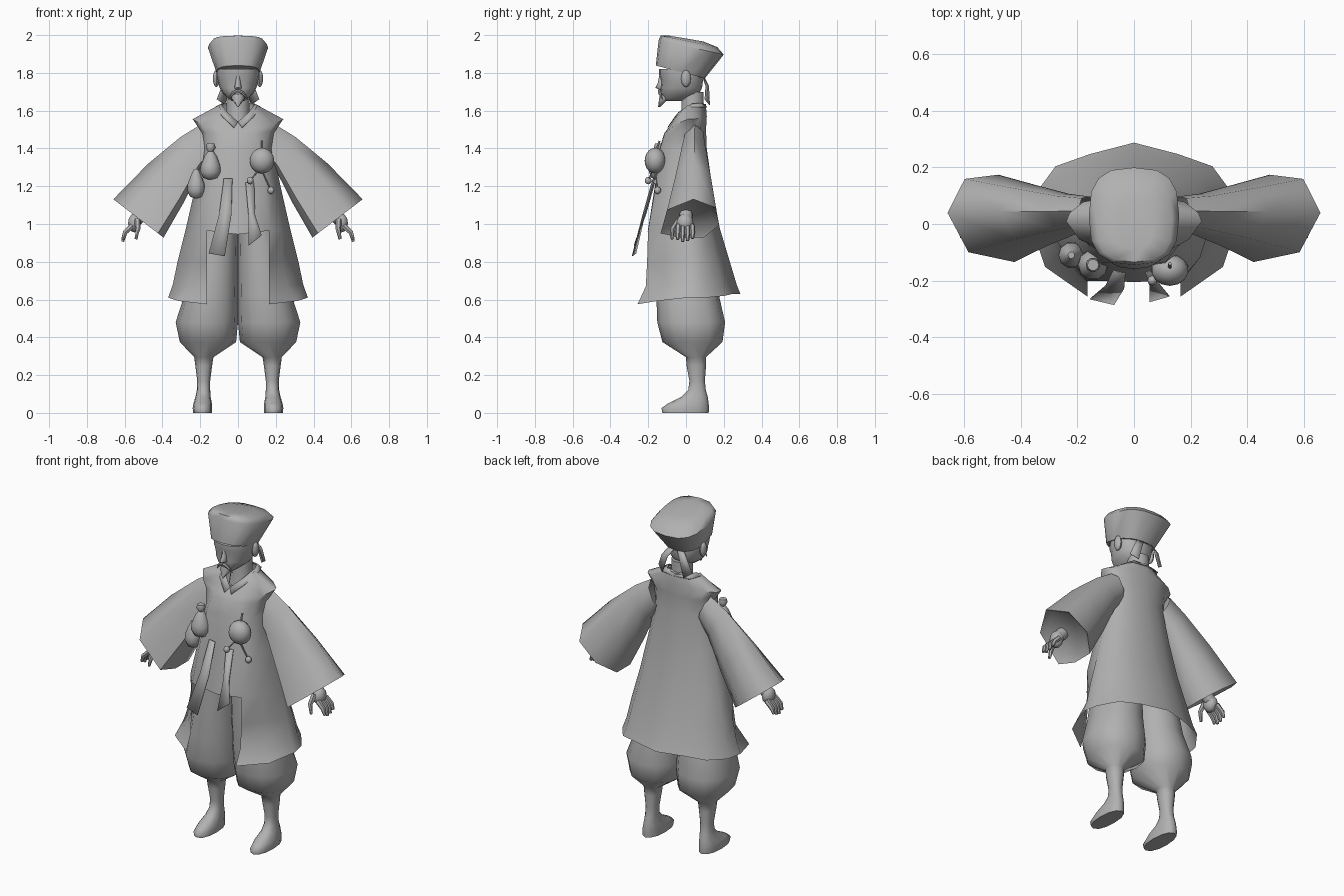
import bpy, bmesh, math
from mathutils import Vector

grey = bpy.data.materials.new("plain_grey")
grey.diffuse_color = (0.44, 0.44, 0.44, 1)


def finish(name, bm, angle=50, thick=0):
    bmesh.ops.remove_doubles(bm, verts=bm.verts, dist=0.0003)
    bmesh.ops.recalc_face_normals(bm, faces=bm.faces)
    me = bpy.data.meshes.new(name)
    bm.to_mesh(me)
    bm.free()
    me.materials.append(grey)
    me.shade_smooth()
    me.set_sharp_from_angle(angle=math.radians(angle))
    ob = bpy.data.objects.new(name, me)
    bpy.context.collection.objects.link(ob)
    if thick:
        mod = ob.modifiers.new("thickness", 'SOLIDIFY')
        mod.thickness = thick
        mod.offset = 0
    return ob


def loft(name, rings, caps=(True, True), closed=True, angle=50, thick=0, skip=None):
    """Skin a list of rings; skip(band, column) leaves a gap."""
    bm = bmesh.new()
    rows = [[bm.verts.new(p) for p in r] for r in rings]
    n = len(rings[0])
    for i in range(len(rows) - 1):
        for j in range(n if closed else n - 1):
            if skip and skip(i, j):
                continue
            k = (j + 1) % n
            bm.faces.new((rows[i][j], rows[i][k], rows[i + 1][k], rows[i + 1][j]))
    if closed and caps[0]:
        bm.faces.new(rows[0])
    if closed and caps[1]:
        bm.faces.new(rows[-1])
    return finish(name, bm, angle, thick)


def oval(x0, x1, yf, yb, z, slope=0, n=14, power=2.0):
    """Horizontal rounded ring; slope tilts it along y."""
    pts = []
    cx, cy, rx, ry = (x0 + x1) / 2, (yf + yb) / 2, (x1 - x0) / 2, (yb - yf) / 2
    for i in range(n):
        a = 2 * math.pi * i / n
        c, s = math.cos(a), math.sin(a)
        x = math.copysign(abs(c) ** (2 / power), c) * rx
        y = math.copysign(abs(s) ** (2 / power), s) * ry
        pts.append((cx + x, cy + y, z + slope * y))
    return pts


def tube(name, pts, radii, n=8):
    rings = []
    pts = [Vector(p) for p in pts]
    for i, p in enumerate(pts):
        d = pts[min(i + 1, len(pts) - 1)] - pts[max(i - 1, 0)]
        q = d.to_track_quat('Z', 'Y')
        rings.append([p + q @ Vector((math.cos(2 * math.pi * k / n), math.sin(2 * math.pi * k / n), 0)) * radii[i]
                      for k in range(n)])
    return loft(name, rings)


def blob(name, loc, scale, u=12, v=8):
    bm = bmesh.new()
    bmesh.ops.create_uvsphere(bm, u_segments=u, v_segments=v, radius=1)
    for vert in bm.verts:
        vert.co = Vector(a * b + c for a, b, c in zip(vert.co, scale, loc))
    return finish(name, bm)


def strip(name, left, right):
    return loft(name, [[a, b] for a, b in zip(left, right)], closed=False, thick=0.004)


# Hat: tilted, flaring, with a shallow dome
loft("hat", [oval(-.115, .115, -.16, .10, 1.805, -.26, 16, 2.6),
             oval(-.16, .16, -.145, .20, 1.935, -.22, 16, 2.8),
             oval(-.135, .135, -.135, .165, 1.967, -.2, 16, 2.8),
             oval(-.07, .07, -.09, .09, 1.982, -.17, 16, 2.5)], angle=60)

# Head, neck and facial features
head = [(1.82, .112, .088, -.142), (1.79, .112, .09, -.142), (1.76, .107, .09, -.132), (1.72, .097, .085, -.135),
        (1.69, .08, .07, -.13), (1.665, .05, .03, -.122), (1.65, .03, -.02, -.11)]
loft("head", [oval(-x, x, f, b, z, n=16, power=2.2) for z, x, b, f in head])
loft("neck", [oval(-r, r, .035 - r, .035 + r, z) for z, r in ((1.53, .07), (1.60, .06), (1.70, .06))])
loft("nose", [oval(-.01, .01, -.142, -.11, 1.785, n=8), oval(-.014, .014, -.15, -.11, 1.745, n=8),
              oval(-.02, .02, -.162, -.11, 1.722, n=8), oval(-.012, .012, -.14, -.11, 1.71, n=8)], angle=80)
loft("beard", [oval(-.03, .03, -.138, -.09, 1.685, n=8), oval(-.035, .035, -.142, -.09, 1.665, n=8),
               oval(-.004, .004, -.148, -.135, 1.62, n=8)])
for s in (-1, 1):
    tube("moustache", [(0, -.14, 1.705), (s * .025, -.14, 1.695), (s * .052, -.125, 1.66)], [.009, .009, .002], 6)
    blob("ear", (s * .115, 0, 1.77), (.018, .026, .046), 8, 6)
    # Ribbon tails behind the hat
    strip("hat_ribbon", [(0, .09, 1.79), (s * .04, .12, 1.73), (s * .07, .125, 1.63)],
          [(s * .04, .085, 1.79), (s * .085, .105, 1.73), (s * .112, .10, 1.66)])

# Coat: height back/side/front, half width, back y, front y, panel edge x, front corner fullness
coat = [(1.635, 1.63, 1.545, .10, .105, -.065, .035, 1),
        (1.57, 1.555, 1.50, .24, .11, -.10, .08, .95),
        (1.50, 1.49, 1.48, .195, .106, -.115, .09, 1),
        (1.40, 1.40, 1.40, .185, .11, -.14, .11, 1),
        (1.20, 1.20, 1.20, .225, .138, -.165, .14, 1),
        (.98, .98, .965, .275, .178, -.205, .165, 1),
        (.80, .80, .80, .32, .232, -.21, .165, .86),
        (.68, .68, .67, .345, .268, -.217, .165, .88),
        (.63, .61, .575, .37, .288, -.262, .165, 1)]
rings = []
for zb, zs, zf, x, yb, yf, fx, d in coat:
    half = [(x * .42, yb * .86, zb), (x * .75, yb * .71, (zb + zs) / 2), (x * .95, yb * .36, zs), (x, .01, zs),
            (x * .85 * d, yf * .58 * d, (zs + zf) / 2), (fx, yf * .98, zf)]
    rings.append([(0, yb, zb)] + half + [(0, yf, zf - (.02 if zf == .965 else 0))]
                 + [(-a, b, c) for a, b, c in reversed(half)])
loft("coat", rings, caps=(False, False), angle=70, skip=lambda i, j: i >= 5 and j in (6, 7))

# Crossed collar band
for s in (-1, 1):
    strip("collar", [(0, .09, 1.64), (s * .07, .08, 1.64), (s * .09, .03, 1.635), (s * .055, -.04, 1.59), (0, -.075, 1.54)],
          [(0, .11, 1.618), (s * .09, .095, 1.618), (s * .118, .03, 1.62), (s * .085, -.056, 1.57), (s * .022, -.097, 1.51)])

# Slanted cuff outline: fraction along the cuff, fraction across
cuff = [(1, .13), (.55, .93), (-.33, 1.03), (-.97, .5), (-.97, -.35), (-.75, -1.03), (.45, -.8)]
for s in (-1, 1):
    # Wide sleeve flaring to the cuff, closed just inside
    sleeve = [((.165, .04, 1.45), (.035, .075), .055), ((.25, .035, 1.375), (.055, .085), .07),
              ((.38, .03, 1.215), (.095, .105), .105), ((.525, .02, 1.028), (.135, .103), .15),
              ((.508, .02, 1.052), (.105, .08), .118)]
    loft("sleeve", [[(s * (cx + ax * c), cy + ry * w, cz + az * c) for c, w in cuff]
                    for (cx, cy, cz), (ax, az), ry in sleeve], caps=(False, True), angle=70)
    # Hand with curled fingers and a thumb
    blob("palm", (s * .548, -.005, 1.005), (.036, .045, .05), 10, 6)
    tube("wrist", [(s * .50, 0, 1.065), (s * .55, 0, 1.01)], [.036, .034])
    for k in range(4):
        y = -.04 + k * .024
        drop = .012 * abs(k - 1.3)
        tube("finger", [(s * .56, y, .99), (s * .598, y * 1.1, .955), (s * .61, y * 1.1, .903 + drop)],
             [.016, .014, .008], 6)
    tube("thumb", [(s * .535, -.035, 1.02), (s * .53, -.07, .975), (s * .54, -.075, .92)], [.018, .014, .008], 6)

    # Baggy trouser leg gathered at the knee, running into calf and foot
    leg = [(1.0, 0, .20, -.15, .12), (.80, 0, .25, -.155, .155), (.62, 0, .285, -.157, .175),
           (.48, 0, .33, -.152, .207), (.375, .01, .308, -.125, .193), (.295, .13, .232, 0, .106),
           (.25, .137, .226, .003, .106), (.17, .147, .216, .018, .10),
           (.12, .147, .218, .012, .105), (.085, .145, .225, -.025, .115), (.05, .138, .236, -.095, .12),
           (.025, .137, .24, -.13, .122), (0, .137, .238, -.125, .12)]
    loft("trousers_and_foot", [oval(min(s * a, s * b), max(s * a, s * b), f, k, z, n=12, power=2.25)
                               for z, a, b, f, k in leg], angle=65)

# Hanging belt ribbons
strip("belt_ribbon_left", [(-.075, -.165, 1.24), (-.10, -.218, 1.05), (-.155, -.265, .845)],
      [(-.03, -.175, 1.24), (-.035, -.228, 1.05), (-.07, -.285, .83)])
strip("belt_ribbon_right", [(.04, -.17, 1.22), (.055, -.218, 1.05), (.055, -.275, .885)],
      [(.085, -.165, 1.22), (.09, -.213, 1.05), (.125, -.255, .94)])

# Round purse with beaded cords
blob("round_purse", (.127, -.163, 1.335), (.066, .056, .068), 14, 10)
tube("purse_cord", [(.127, -.14, 1.44), (.127, -.16, 1.38)], [.006, .006], 6)
for x, y, z in ((.065, -.2, 1.23), (.175, -.15, 1.178)):
    blob("bead", (x, y, z), (.018, .018, .02), 8, 6)
    tube("bead_cord", [(x, y, z), (.12, -.17, 1.30)], [.004, .004], 6)

# Tied pouches on the other side
pear = [(1.425, .02), (1.405, .026), (1.385, .014), (1.36, .032), (1.31, .052), (1.275, .055), (1.245, .04), (1.235, .01)]
loft("tied_pouch", [oval(-.145 - r, -.145 + r, -.145 - r, -.145 + r, z, n=10) for z, r in pear])
small = [(1.29, .012), (1.255, .028), (1.21, .045), (1.175, .046), (1.145, .032), (1.135, .008)]
loft("small_pouch", [oval(-.222 - r, -.222 + r, -.11 - r, -.11 + r, z, n=10) for z, r in small])
